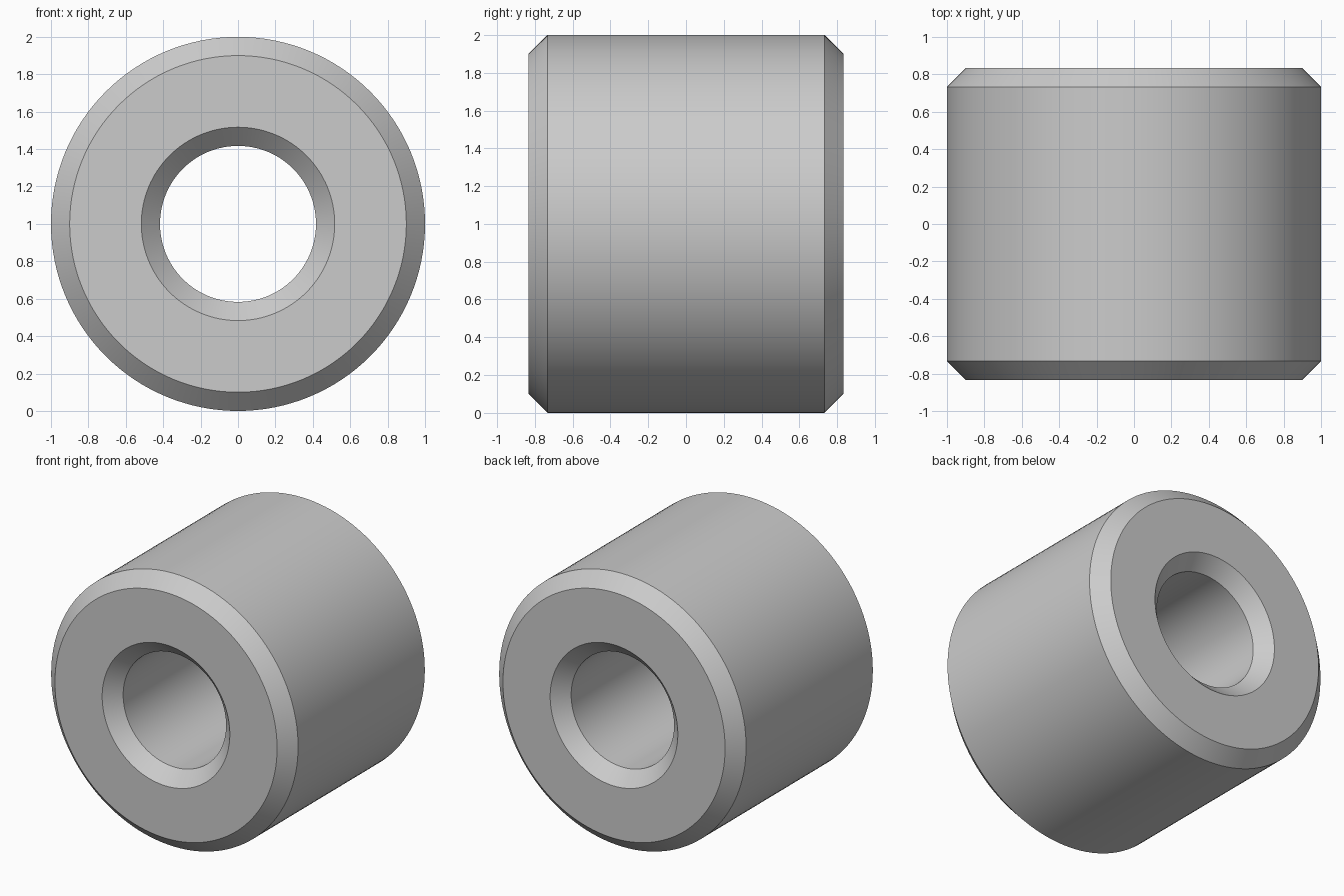
import bpy, bmesh, math

if "Cube" in bpy.data.objects:
    bpy.data.objects.remove(bpy.data.objects["Cube"])

SEGMENTS = 128
OUTER, BORE, HALF, BEVEL = 1.0, 0.417, 0.833, 0.1

# Closed (radius, y) cross-section, chamfered at all four corners
half = [(BORE, -(HALF - BEVEL)), (BORE + BEVEL, -HALF),
        (OUTER - BEVEL, -HALF), (OUTER, -(HALF - BEVEL))]
profile = half + [(r, -y) for r, y in reversed(half)]

# Revolve the section around the y axis
bm = bmesh.new()
rings = []
for i in range(SEGMENTS):
    a = math.tau * i / SEGMENTS
    rings.append([bm.verts.new((r * math.sin(a), y, 1 + r * math.cos(a)))
                  for r, y in profile])
n = len(profile)
for i in range(SEGMENTS):
    p, q = rings[i], rings[(i + 1) % SEGMENTS]
    for j in range(n):
        k = (j + 1) % n
        bm.faces.new((p[j], p[k], q[k], q[j]))
bmesh.ops.recalc_face_normals(bm, faces=bm.faces)

mesh = bpy.data.meshes.new("spacer_bushing")
bm.to_mesh(mesh)
bm.free()
bushing = bpy.data.objects.new("spacer_bushing", mesh)
bpy.context.collection.objects.link(bushing)

# Smooth round walls, crisp chamfer edges
bpy.context.view_layer.objects.active = bushing
bushing.select_set(True)
bpy.ops.object.shade_smooth_by_angle(angle=math.radians(30))
